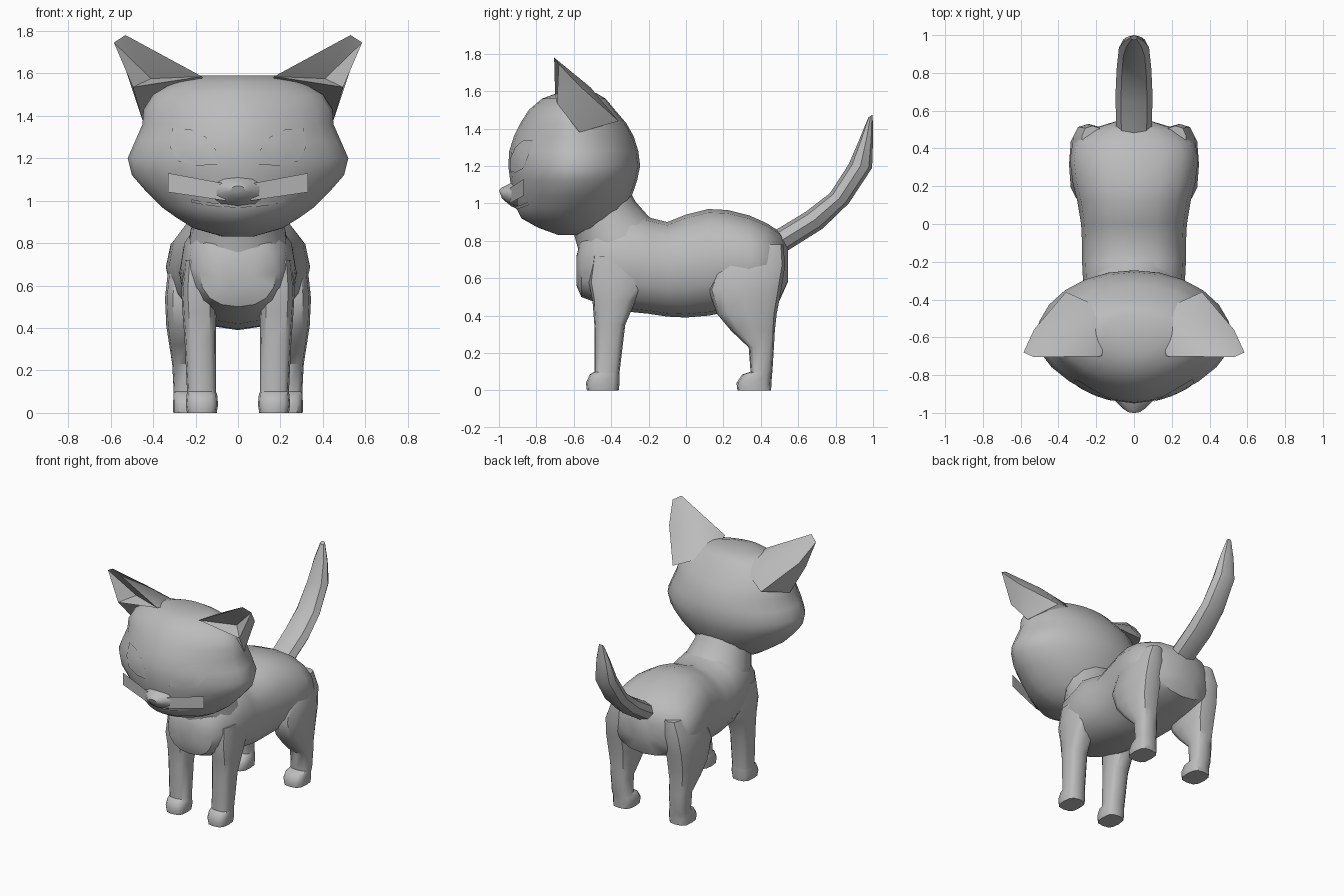
import bpy, bmesh, math
from mathutils import Vector
from mathutils.bvhtree import BVHTree

grey = bpy.data.materials.new("plain grey")
grey.diffuse_color = (0.5, 0.5, 0.5, 1)


def finish(name, bm, angle=40, solid=True):
    if solid:
        bmesh.ops.recalc_face_normals(bm, faces=bm.faces[:])
    me = bpy.data.meshes.new(name)
    bm.to_mesh(me)
    bm.free()
    me.materials.append(grey)
    me.shade_smooth()
    me.set_sharp_from_angle(angle=math.radians(angle))
    ob = bpy.data.objects.new(name, me)
    bpy.context.collection.objects.link(ob)
    return ob


def loft(name, sections, n=12, x=0, mid=0.5, ea=2.0, eb=2.0, angle=40):
    """Each section: (y, z) of one edge, (y, z) of the opposite edge, half width[, x centre]."""
    bm = bmesh.new()
    rings = []
    for s in sections:
        a, b, w = Vector((0, *s[0])), Vector((0, *s[1])), s[2]
        cx = s[3] * (1 if x >= 0 else -1) if len(s) > 3 else x
        c = a.lerp(b, mid)
        ring = []
        for i in range(n):
            t = 2 * math.pi * i / n
            co, si = math.cos(t), math.sin(t)
            e = 2 / (ea if co > 0 else eb)
            k = abs(co) ** e
            p = c + ((a - c) if co > 0 else (b - c)) * k
            p.x = cx + w * math.copysign(abs(si) ** e, si)
            ring.append(bm.verts.new(p))
        rings.append(ring)
    for r, q in zip(rings, rings[1:]):
        for i in range(n):
            j = (i + 1) % n
            bm.faces.new((r[i], r[j], q[j], q[i]))
    bm.faces.new(rings[0])
    bm.faces.new(rings[-1])
    return finish(name, bm, angle)


def flat(name, pts, faces, sx=1, angle=30, solid=True):
    bm = bmesh.new()
    vs = [bm.verts.new((p[0] * sx, p[1], p[2])) for p in pts]
    for f in faces:
        bm.faces.new([vs[i] for i in f])
    return finish(name, bm, angle, solid)


# torso, chest to rump: top edge, bottom edge, half width
loft("body", [((y, zt), (y, zb), w) for y, zt, zb, w in [
    (-0.585, 0.72, 0.56, 0.08), (-0.56, 0.82, 0.50, 0.18), (-0.48, 0.90, 0.47, 0.235),
    (-0.30, 0.95, 0.42, 0.27), (-0.20, 0.925, 0.41, 0.275), (-0.10, 0.90, 0.395, 0.275),
    (0.0, 0.94, 0.39, 0.28), (0.12, 0.97, 0.40, 0.30), (0.22, 0.965, 0.42, 0.325),
    (0.34, 0.935, 0.44, 0.34), (0.43, 0.895, 0.46, 0.325), (0.50, 0.85, 0.48, 0.24),
    (0.545, 0.78, 0.58, 0.09)]], n=16, ea=2.3, eb=2.3)

# neck between chest and head
loft("neck", [((-0.57, 0.64), (-0.10, 0.86), 0.24), ((-0.575, 0.75), (-0.20, 0.93), 0.23),
              ((-0.60, 0.84), (-0.27, 1.01), 0.20), ((-0.62, 0.92), (-0.32, 1.10), 0.20)], n=14)

# head: horizontal rings, front edge, back edge, half width
head = loft("head", [((f, z), (b, z), w) for z, f, b, w in [
    (0.83, -0.68, -0.50, 0.07), (0.87, -0.79, -0.42, 0.21), (0.92, -0.88, -0.37, 0.29),
    (0.97, -0.905, -0.33, 0.36), (1.04, -0.925, -0.29, 0.43), (1.12, -0.94, -0.262, 0.50),
    (1.20, -0.95, -0.245, 0.52), (1.28, -0.945, -0.255, 0.485), (1.36, -0.92, -0.28, 0.45),
    (1.43, -0.885, -0.32, 0.445), (1.50, -0.84, -0.38, 0.40), (1.56, -0.77, -0.43, 0.30),
    (1.59, -0.69, -0.48, 0.17)]], n=24, mid=0.48, ea=1.65, eb=2.0)

hm = head.data
tree = BVHTree.FromPolygons([v.co for v in hm.vertices], [p.vertices for p in hm.polygons])


def on_face(x, z, lift):
    hit = tree.ray_cast(Vector((x, -2, z)), Vector((0, 1, 0)))[0]
    return (x, hit.y - lift, z)


# eyes: plates laid on the face
outline = [(0.10, 1.17), (0.105, 1.24), (0.15, 1.30), (0.22, 1.335), (0.31, 1.34),
           (0.32, 1.25), (0.28, 1.185), (0.19, 1.165)]
ex, ez = 0.21, 1.25
for side, sx in (("left", 1), ("right", -1)):
    pts, faces, m = [on_face(ex, ez, 0.008)], [], len(outline)
    for k in (0.5, 1.0):
        pts += [on_face(ex + (x - ex) * k, ez + (z - ez) * k, 0.008) for x, z in outline]
    for i in range(m):
        j = (i + 1) % m
        faces += [(0, 1 + i, 1 + j), (1 + i, 1 + m + i, 1 + m + j, 1 + j)]
    if sx < 0:
        faces = [f[::-1] for f in faces]
    flat(side + "_eye", pts, faces, sx, solid=False)

    # whisker plate
    flat(side + "_whiskers", [(0.06, -0.945, 1.0), (0.33, -0.87, 1.04),
                              (0.33, -0.87, 1.13), (0.06, -0.945, 1.08)],
         [(0, 1, 2, 3) if sx > 0 else (3, 2, 1, 0)], sx, solid=False)

    # ear: hollow front, broad back running into the skull
    ear = [(0.17, -0.70, 1.585), (0.495, -0.69, 1.535), (0.45, -0.57, 1.38),
           (0.36, -0.36, 1.44), (0.14, -0.46, 1.53), (0.53, -0.705, 1.78),
           (0.585, -0.68, 1.745), (0.41, -0.60, 1.575), (0.53, -0.56, 1.62),
           (0.39, -0.51, 1.62)]
    flat(side + "_ear", ear, [(0, 7, 5), (5, 7, 6), (6, 7, 1), (0, 1, 7), (6, 1, 8),
                              (1, 2, 8), (2, 3, 8), (8, 3, 9), (8, 9, 5, 6), (9, 3, 4),
                              (9, 4, 5), (5, 4, 0), (0, 4, 3, 2, 1)], sx)

    # legs with paws: (front y, back y, z, half width, x centre)
    front = [(-0.53, -0.36, 0.0, 0.07, 0.17), (-0.535, -0.355, 0.04, 0.076, 0.17),
             (-0.515, -0.355, 0.085, 0.072, 0.17), (-0.49, -0.355, 0.10, 0.068, 0.172),
             (-0.49, -0.325, 0.35, 0.074, 0.178), (-0.50, -0.27, 0.48, 0.08, 0.182),
             (-0.52, -0.22, 0.58, 0.082, 0.185), (-0.50, -0.25, 0.72, 0.06, 0.19)]
    back = [(0.275, 0.455, 0.0, 0.075, 0.23), (0.27, 0.457, 0.04, 0.078, 0.228),
            (0.30, 0.46, 0.085, 0.074, 0.23), (0.345, 0.462, 0.10, 0.068, 0.235),
            (0.335, 0.47, 0.23, 0.072, 0.238), (0.24, 0.475, 0.32, 0.082, 0.242),
            (0.165, 0.485, 0.41, 0.095, 0.243), (0.12, 0.51, 0.54, 0.10, 0.244),
            (0.17, 0.53, 0.67, 0.09, 0.24), (0.25, 0.52, 0.78, 0.06, 0.22)]
    for nm, rows in (("front", front), ("back", back)):
        loft(f"{side}_{nm}_leg", [((f, z), (b, z), w, x) for f, b, z, w, x in rows],
             n=12, x=sx, ea=3.0, eb=3.0)

# muzzle and nose
loft("muzzle", [((-0.90, 1.13), (-0.90, 0.97), 0.14), ((-0.945, 1.105), (-0.935, 0.985), 0.10),
                ((-0.985, 1.085), (-0.965, 1.01), 0.06), ((-1.0, 1.07), (-0.985, 1.03), 0.035)],
     n=10)

# mouth: thin lip strip curving across the face
xs = [-0.22 + 0.04 * i for i in range(12)]
pts = [on_face(x, 0.968 + 0.5 * x * x + dz, 0.008) for dz in (0, 0.014) for x in xs]
flat("mouth", pts, [(i, i + 1, i + 13, i + 12) for i in range(11)], solid=False)

# tail: upper edge, lower edge, half width
loft("tail", [((0.44, 0.84), (0.50, 0.72), 0.09), ((0.50, 0.87), (0.555, 0.755), 0.095),
              ((0.64, 0.955), (0.73, 0.865), 0.098), ((0.77, 1.055), (0.87, 1.0), 0.092),
              ((0.87, 1.21), (0.995, 1.19), 0.08), ((0.93, 1.35), (1.0, 1.34), 0.055),
              ((0.975, 1.46), (0.998, 1.475), 0.018)], n=8, angle=35)
